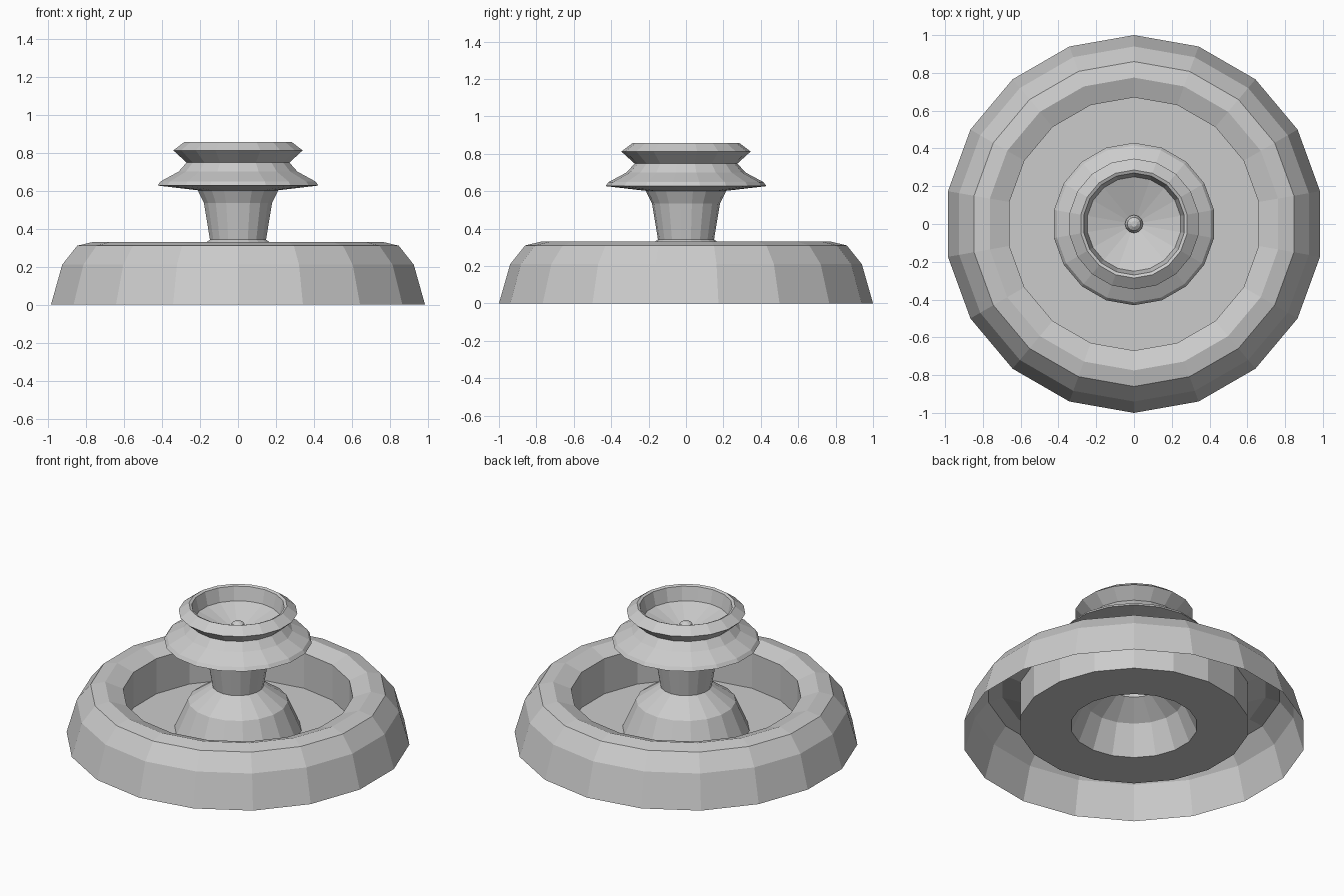
import bpy, bmesh, math

if "Cube" in bpy.data.objects:
    bpy.data.objects.remove(bpy.data.objects["Cube"])

SIDES = 18


def lathe(name, profile, sides=SIDES):
    """Revolve (radius, z) points about z; a radius of 0 closes to a point."""
    bm = bmesh.new()
    rings = []
    for r, z in profile:
        n = 1 if r == 0 else sides
        ring = []
        for i in range(n):
            a = math.pi / 2 + 2 * math.pi * i / sides
            ring.append(bm.verts.new((r * math.cos(a), r * math.sin(a), z)))
        rings.append(ring)
    for lo, hi in zip(rings, rings[1:]):
        for i in range(sides):
            j = (i + 1) % sides
            if len(hi) == 1:
                bm.faces.new((lo[i], lo[j], hi[0]))
            else:
                bm.faces.new((lo[i], lo[j], hi[j], hi[i]))
    mesh = bpy.data.meshes.new(name)
    bm.to_mesh(mesh)
    bm.free()
    obj = bpy.data.objects.new(name, mesh)
    bpy.context.collection.objects.link(obj)
    return obj


# Large lower pool: sloped wall, rounded rim, inner wall and floor (open below)
lathe("lower_pool", [(1.0, 0), (0.94, 0.21), (0.86, 0.31), (0.775, 0.33),
                     (0.67, 0.29), (0.67, 0.064), (0.37, 0.064)])

# Hollow pedestal with shoulder and flared neck
lathe("pedestal", [(0.37, 0.064), (0.29, 0.245), (0.15, 0.342),
                   (0.182, 0.535), (0.215, 0.602)])

# Upper bowl: flared lip, waist, top rim and shallow basin
lathe("upper_bowl", [(0.215, 0.602), (0.43, 0.627), (0.415, 0.648),
                     (0.318, 0.70), (0.275, 0.748), (0.346, 0.812),
                     (0.286, 0.857), (0.27, 0.85), (0.25, 0.765),
                     (0.04, 0.69), (0, 0.69)])

# Small round water spout in the bowl centre
lathe("spout", [(0.036, 0.675), (0.048, 0.705), (0.036, 0.738),
                (0.015, 0.752), (0, 0.752)], 12)
